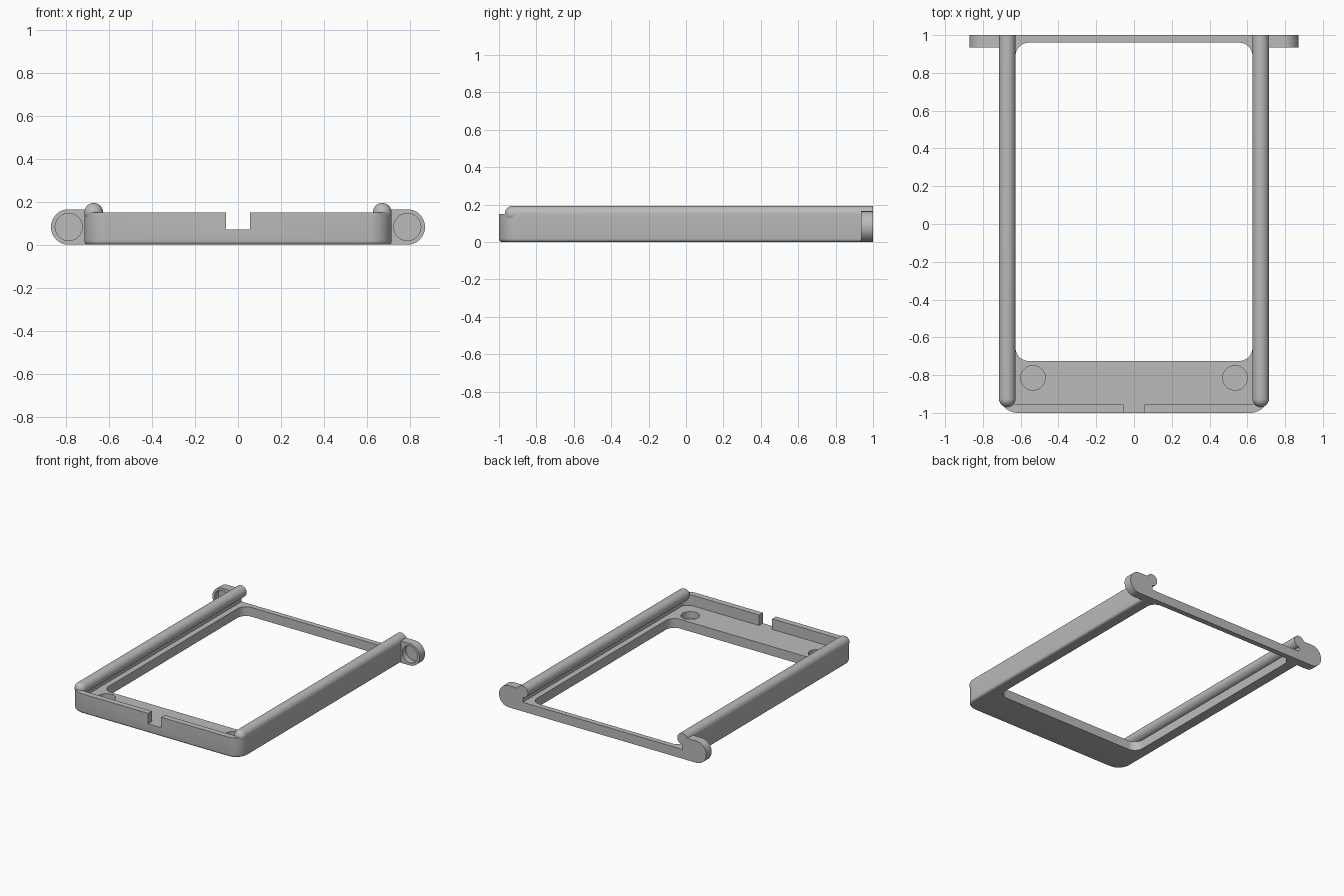
import bpy, bmesh, math
from mathutils import Matrix, Vector

cube = bpy.data.objects.get("Cube")
if cube:
    bpy.data.objects.remove(cube, do_unlink=True)

GREY = (0.5, 0.5, 0.5, 1)
mat = bpy.data.materials.new("plain grey")
mat.use_nodes = True
mat.diffuse_color = GREY
mat.node_tree.nodes["Principled BSDF"].inputs["Base Color"].default_value = GREY

HALF_W, WALL, FLOOR, RIM = 0.715, 0.045, 0.07, 0.15
LIP_R = 0.044


def finish(name, bm):
    """Turn a bmesh into a named grey object."""
    bmesh.ops.recalc_face_normals(bm, faces=bm.faces)
    mesh = bpy.data.meshes.new(name)
    bm.to_mesh(mesh)
    bm.free()
    mesh.materials.append(mat)
    obj = bpy.data.objects.new(name, mesh)
    bpy.context.collection.objects.link(obj)
    return obj


def rounded_rect(x0, x1, y0, y1, r_front, r_back, steps=10):
    """Outline of a rectangle with separate front and back corner radii."""
    pts = []
    corners = [(x1, y0, -1, 1, r_front, 270), (x1, y1, -1, -1, r_back, 0),
               (x0, y1, 1, -1, r_back, 90), (x0, y0, 1, 1, r_front, 180)]
    for x, y, sx, sy, r, start in corners:
        if r == 0:
            pts.append((x, y))
            continue
        for i in range(steps + 1):
            a = math.radians(start + 90 * i / steps)
            pts.append((x + sx * r + r * math.cos(a), y + sy * r + r * math.sin(a)))
    return pts


def prism(pts, z0, z1):
    bm = bmesh.new()
    face = bm.faces.new([bm.verts.new((x, y, z0)) for x, y in pts])
    ext = bmesh.ops.extrude_face_region(bm, geom=[face])
    top = [v for v in ext["geom"] if isinstance(v, bmesh.types.BMVert)]
    bmesh.ops.translate(bm, verts=top, vec=(0, 0, z1 - z0))
    return bm


def cylinder(r, depth, centre, along_y=False):
    bm = bmesh.new()
    m = Matrix.Translation(centre)
    if along_y:
        m = m @ Matrix.Rotation(math.pi / 2, 4, "X")
    bmesh.ops.create_cone(bm, cap_ends=True, segments=40, radius1=r, radius2=r,
                          depth=depth, matrix=m)
    return bm


def cut(obj, bm):
    """Subtract a shape from the object and discard the cutter."""
    cutter = finish("cutter", bm)
    cutter.hide_render = True
    mod = obj.modifiers.new("cut", "BOOLEAN")
    mod.operation, mod.solver, mod.object = "DIFFERENCE", "EXACT", cutter
    bpy.context.view_layer.objects.active = obj
    bpy.ops.object.modifier_apply(modifier=mod.name)
    bpy.data.objects.remove(cutter, do_unlink=True)


# Tray: rounded front corners, softened lower edge, open at the back
bm = prism(rounded_rect(-HALF_W, HALF_W, -1, 1, 0.1, 0), 0, RIM)
lower = [e for e in bm.edges if all(v.co.z < 0.001 for v in e.verts)
         and not all(v.co.y > 0.999 for v in e.verts)]
bmesh.ops.bevel(bm, geom=lower, offset=0.018, segments=4, profile=0.5, affect="EDGES")
frame = finish("tray_frame", bm)

inner = HALF_W - WALL
cut(frame, prism(rounded_rect(-inner, inner, -1 + WALL, 1.2, 0.06, 0), FLOOR, 0.4))
cut(frame, prism(rounded_rect(-0.627, 0.627, -0.725, 0.96, 0.07, 0.07), -0.1, 0.3))
cut(frame, prism(rounded_rect(-0.055, 0.055, -1.1, -0.9, 0, 0), FLOOR, 0.4))
for side in (-1, 1):
    cut(frame, cylinder(0.065, 0.1, (side * 0.535, -0.815, FLOOR)))
parts = [frame]

for side, label in ((1, "left"), (-1, "right")):
    # Round lip along the side wall, with a domed front end
    bm = bmesh.new()
    bmesh.ops.create_uvsphere(bm, u_segments=32, v_segments=16, radius=LIP_R,
                              matrix=Matrix.Rotation(math.pi / 2, 4, "X"))
    bmesh.ops.delete(bm, geom=[v for v in bm.verts if v.co.y > 0.001], context="VERTS")
    bmesh.ops.translate(bm, verts=bm.verts, vec=(side * (HALF_W - LIP_R), -0.925, RIM))
    rim = [e for e in bm.edges if e.is_boundary]
    ext = bmesh.ops.extrude_edge_only(bm, edges=rim)["geom"]
    for v in ext:
        if isinstance(v, bmesh.types.BMVert):
            v.co.y = 1
    bmesh.ops.holes_fill(bm, edges=[e for e in bm.edges if e.is_boundary], sides=0)
    parts.append(finish(label + "_lip", bm))

    # Mounting ear with a rounded outer end and a round socket in its front
    r, cx = 0.0825, 0.87 - 0.0825
    pts = [(0.69, 0), (0.69, 2 * r)]
    for i in range(25):
        a = math.pi / 2 - math.pi * i / 24
        pts.append((cx + r * math.cos(a), r + r * math.sin(a)))
    bm = prism([(side * x, z) for x, z in pts], -1, -0.935)
    bmesh.ops.rotate(bm, verts=bm.verts, cent=Vector(),
                     matrix=Matrix.Rotation(math.pi / 2, 3, "X"))
    ear = finish(label + "_ear", bm)
    cut(ear, cylinder(0.063, 0.09, (side * cx, 0.935, r), along_y=True))
    parts.append(ear)

# Smooth the rounded surfaces and keep the hard edges
bpy.ops.object.select_all(action="DESELECT")
for p in parts:
    p.select_set(True)
bpy.context.view_layer.objects.active = frame
bpy.ops.object.shade_smooth_by_angle(angle=math.radians(30))
